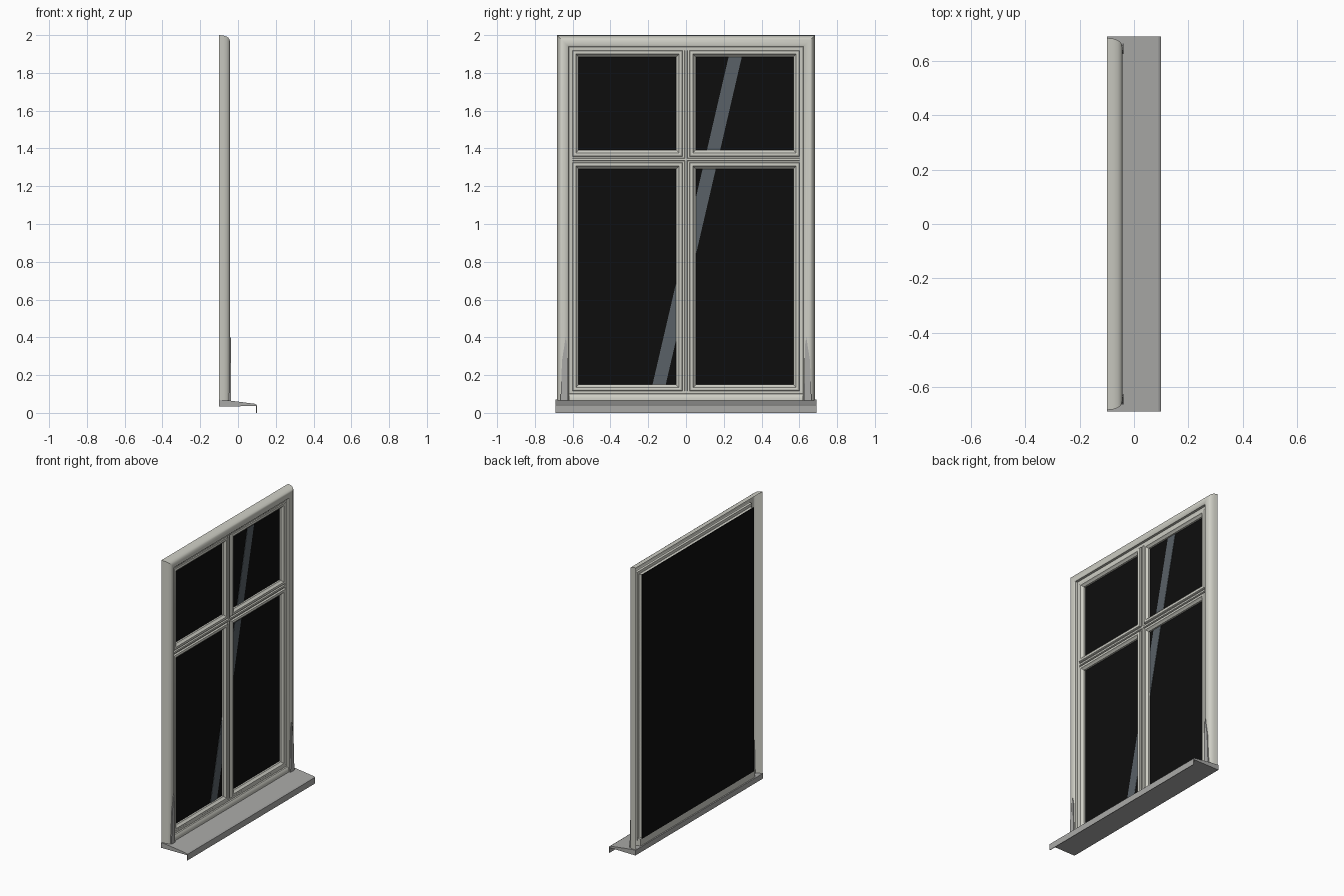
import bpy, bmesh

cube = bpy.data.objects.get("Cube")
if cube:
    bpy.data.objects.remove(cube, do_unlink=True)


def material(name, rgb):
    m = bpy.data.materials.new(name)
    m.use_nodes = True
    m.diffuse_color = (*rgb, 1)
    m.node_tree.nodes["Principled BSDF"].inputs["Base Color"].default_value = (*rgb, 1)
    return m


PAINT = material("warm_white_paint", (0.62, 0.62, 0.56))
STONE = material("grey_sill", (0.40, 0.40, 0.39))
GLASS = material("black_glass", (0.004, 0.004, 0.004))
GLARE = material("slate_reflection", (0.10, 0.12, 0.135))


def finish(name, bm, mat, smooth=False, face_front=False):
    bmesh.ops.recalc_face_normals(bm, faces=bm.faces)
    # open shells must look towards +x
    if face_front and sum(f.normal.x * f.calc_area() for f in bm.faces) < 0:
        bmesh.ops.reverse_faces(bm, faces=bm.faces)
    me = bpy.data.meshes.new(name)
    bm.to_mesh(me)
    bm.free()
    me.materials.append(mat)
    ob = bpy.data.objects.new(name, me)
    bpy.context.collection.objects.link(ob)
    if smooth:
        bpy.ops.object.select_all(action="DESELECT")
        ob.select_set(True)
        bpy.context.view_layer.objects.active = ob
        bpy.ops.object.shade_smooth_by_angle(angle=0.6)
    return ob


def moulding(name, y0, y1, z0, z1, profile, closed=True):
    """Sweep (inset, x) profile round a rectangle; open means no bottom side."""
    bm = bmesh.new()
    rings = []
    for d, x in profile:
        zb = z0 + d if closed else z0
        corners = [(y0 + d, zb), (y0 + d, z1 - d), (y1 - d, z1 - d), (y1 - d, zb)]
        rings.append([bm.verts.new((x, y, z)) for y, z in corners])
    for a, b in zip(rings, rings[1:]):
        for i in range(4 if closed else 3):
            j = (i + 1) % 4
            bm.faces.new((a[i], a[j], b[j], b[i]))
    return finish(name, bm, PAINT, True, True)


def prism(name, outline, axis, lo, hi, mat, smooth=False):
    """Extrude a closed outline along x, y or z; outline uses the other two axes."""
    bm = bmesh.new()

    def ring(t):
        out = []
        for p in outline:
            c = list(p)
            c.insert(axis, t)
            out.append(bm.verts.new(c))
        return out

    a, b = ring(lo), ring(hi)
    bm.faces.new(a)
    bm.faces.new(b)
    for i in range(len(a)):
        j = (i + 1) % len(a)
        bm.faces.new((a[i], a[j], b[j], b[i]))
    return finish(name, bm, mat, smooth)


# Outer casing: hollow rounded shell on the sides and top
casing = [(0, -.10), (.003, -.075), (.008, -.060), (.015, -.050), (.025, -.044),
          (.040, -.042), (.055, -.044), (.062, -.050), (.064, -.064),
          (.082, -.066), (.082, -.09)]
moulding("outer_casing", -.684, .684, .036, 2.0, casing, closed=False)

# Bottom rail between the jambs
rail = [(-.09, .04), (-.05, .04), (-.048, .075), (-.051, .09), (-.058, .10),
        (-.066, .102), (-.066, .117), (-.09, .117)]
prism("bottom_rail", rail, 1, -.62, .62, PAINT, True)

# Four sashes, mirrored left and right
sash = [(0, -.09), (0, -.066), (.003, -.061), (.011, -.058), (.019, -.060),
        (.024, -.067), (.033, -.074), (.033, -.09)]
for side, y0, y1 in (("right", -.602, -.019), ("left", .019, .602)):
    moulding("upper_sash_" + side, y0, y1, 1.358, 1.918, sash)
    moulding("lower_sash_" + side, y0, y1, .116, 1.325, sash)

# Mullion and transom with a small raised bead
bar = [(-.09, -.022), (-.073, -.022), (-.073, -.009), (-.064, -.006),
       (-.064, .006), (-.073, .009), (-.073, .022), (-.09, .022)]
prism("mullion", bar, 2, .116, 1.918, PAINT)
prism("transom", [(x, z + 1.3415) for x, z in bar], 1, -.602, .602, PAINT)

# Single glass pane with a slanted reflection behind the bars
prism("glass_pane", [(-.604, .114), (.604, .114), (.604, 1.92), (-.604, 1.92)],
      0, -.092, -.086, GLASS)
prism("glass_reflection", [(-.182, .13), (-.112, .13), (.299, 1.90), (.229, 1.90)],
      0, -.087, -.0835, GLARE)

# Sloping sill with a drip edge
sill = [(-.10, .034), (-.10, .07), (-.05, .066), (.09, .048), (.10, .042),
        (.10, 0), (.096, 0), (.096, .036)]
prism("window_sill", sill, 1, -.69, .69, STONE)

# Tapered flashing at the foot of each jamb
for side, s in (("right", -1), ("left", 1)):
    fin = [(s * .665, .05), (s * .656, .28), (s * .637, .40), (s * .630, .36), (s * .624, .05)]
    prism("jamb_flashing_" + side, fin, 0, -.06, -.038, STONE)
